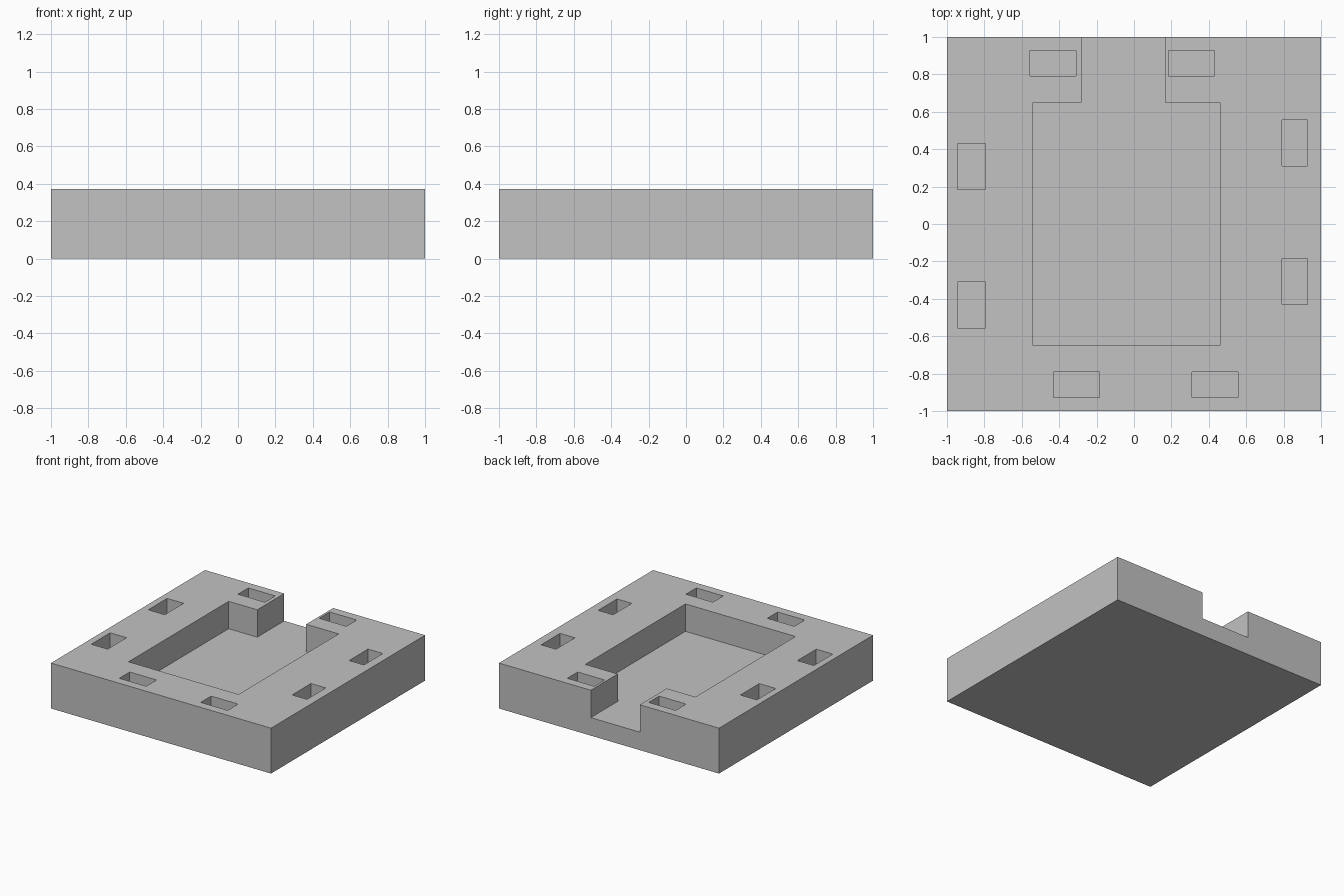
import bpy, bmesh

cube = bpy.data.objects.get("Cube")
if cube:
    bpy.data.objects.remove(cube, do_unlink=True)

TOP = 0.373
FLOOR = 0.148

grey = bpy.data.materials.new("plain grey")
grey.use_nodes = True
colour = (0.54, 0.54, 0.54, 1)
grey.diffuse_color = colour
grey.node_tree.nodes["Principled BSDF"].inputs["Base Color"].default_value = colour


def add_prism(bm, outline, z0, z1):
    """Extrude a flat outline from z0 up to z1."""
    face = bm.faces.new([bm.verts.new((x, y, z0)) for x, y in outline])
    new = bmesh.ops.extrude_face_region(bm, geom=[face])["geom"]
    verts = [v for v in new if isinstance(v, bmesh.types.BMVert)]
    bmesh.ops.translate(bm, verts=verts, vec=(0, 0, z1 - z0))


def rectangle(cx, cy, w, d):
    return [(cx + sx * w / 2, cy + sy * d / 2)
            for sx, sy in ((-1, -1), (1, -1), (1, 1), (-1, 1))]


def make_object(name, bm):
    bmesh.ops.recalc_face_normals(bm, faces=bm.faces)
    mesh = bpy.data.meshes.new(name)
    bm.to_mesh(mesh)
    bm.free()
    mesh.materials.append(grey)
    obj = bpy.data.objects.new(name, mesh)
    bpy.context.collection.objects.link(obj)
    return obj


# Solid slab
bm = bmesh.new()
add_prism(bm, rectangle(0, 0, 2, 2), 0, TOP)
slab = make_object("slab", bm)

# Central recess with a channel open to the back
bm = bmesh.new()
x0, x1, y0, y1 = -0.54, 0.46, -0.65, 0.65
c0, c1, out = -0.28, 0.165, 1.1
add_prism(bm, [(x0, y0), (x1, y0), (x1, y1), (c1, y1), (c1, out),
               (c0, out), (c0, y1), (x0, y1)], FLOOR, TOP + 0.1)

# Two pockets along each side, turned a quarter each time
long_side, inset = 0.245, 0.86
for quarter, (reach, width) in enumerate(
        ((inset, 0.135), (inset, 0.135), (inset, 0.135), (0.87, 0.15))):
    for along in (-0.307, 0.433):
        outline = rectangle(along, -reach, long_side, width)
        for _ in range(quarter):
            outline = [(-y, x) for x, y in outline]
        add_prism(bm, outline, FLOOR, TOP + 0.1)
cutter = make_object("pocket_cutter", bm)
cutter.hide_render = True

# Cut the recess and pockets, then discard the cutter
cut = slab.modifiers.new("cut pockets", "BOOLEAN")
cut.operation = "DIFFERENCE"
cut.solver = "EXACT"
cut.object = cutter
bpy.context.view_layer.objects.active = slab
bpy.ops.object.modifier_apply(modifier=cut.name)
bpy.data.objects.remove(cutter, do_unlink=True)
